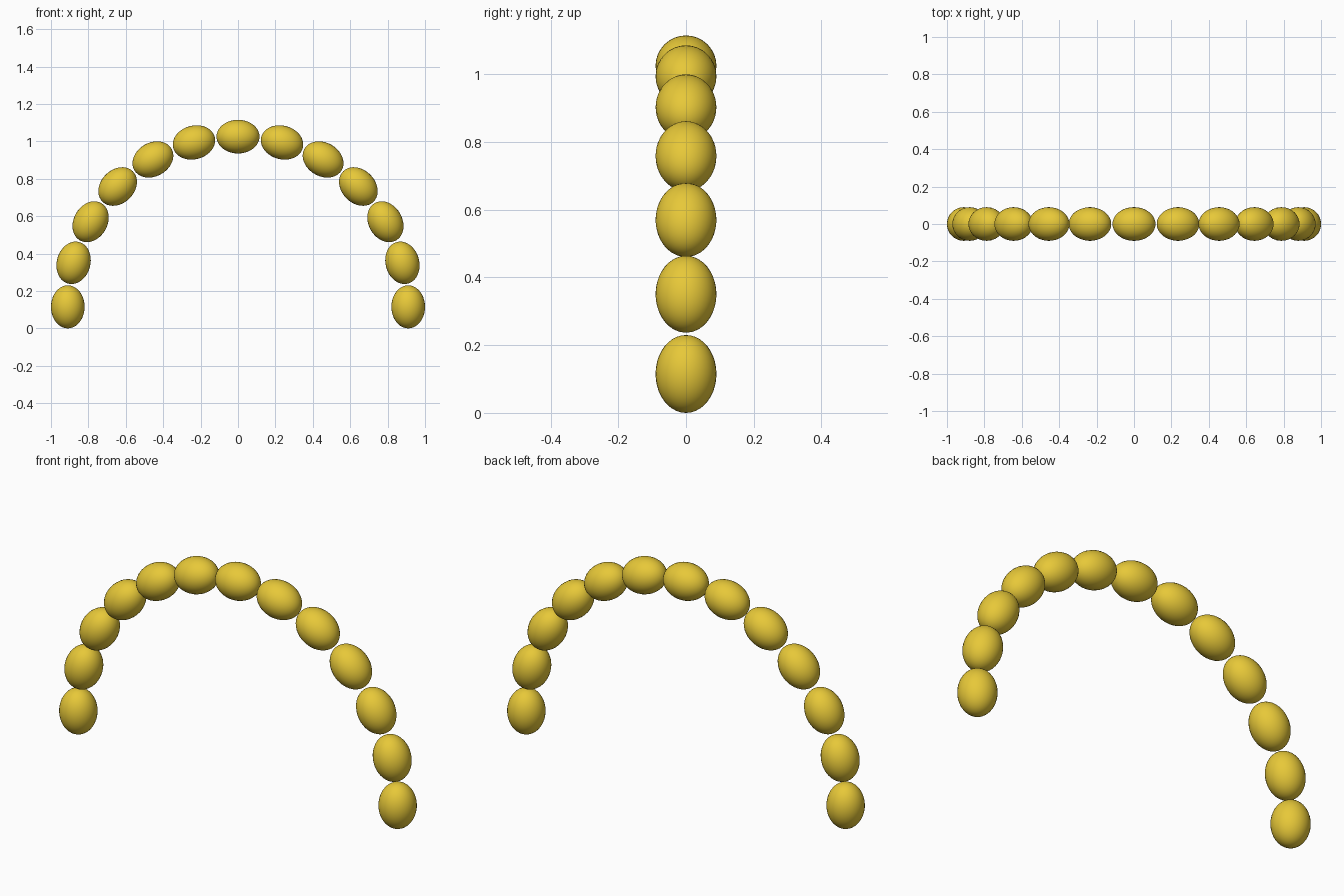
import bpy
from math import radians, sin, cos

if "Cube" in bpy.data.objects:
    bpy.data.objects.remove(bpy.data.objects["Cube"])

ARCH_RADIUS = 0.91     # radius through the balloon centres
BASE_Z = 0.115         # height of the arch centre
BALLOON_WIDTH = 0.09   # half width
BALLOON_LENGTH = 0.115 # half length along the arch
COUNT = 13

gold = bpy.data.materials.new("gold")
gold.diffuse_color = (0.8, 0.58, 0.04, 1)
gold.use_nodes = True
gold.node_tree.nodes["Principled BSDF"].inputs["Base Color"].default_value = gold.diffuse_color

# Balloons strung along a half circle, long axis following the arch
for i in range(COUNT):
    a = radians(180 * i / (COUNT - 1))
    bpy.ops.mesh.primitive_uv_sphere_add(
        segments=32, ring_count=20, radius=1,
        location=(ARCH_RADIUS * cos(a), 0, BASE_Z + ARCH_RADIUS * sin(a)),
        rotation=(0, -a, 0))
    balloon = bpy.context.object
    balloon.name = f"balloon_{i + 1}"
    balloon.scale = (BALLOON_WIDTH, BALLOON_WIDTH, BALLOON_LENGTH)
    balloon.data.materials.append(gold)
    bpy.ops.object.shade_smooth()
